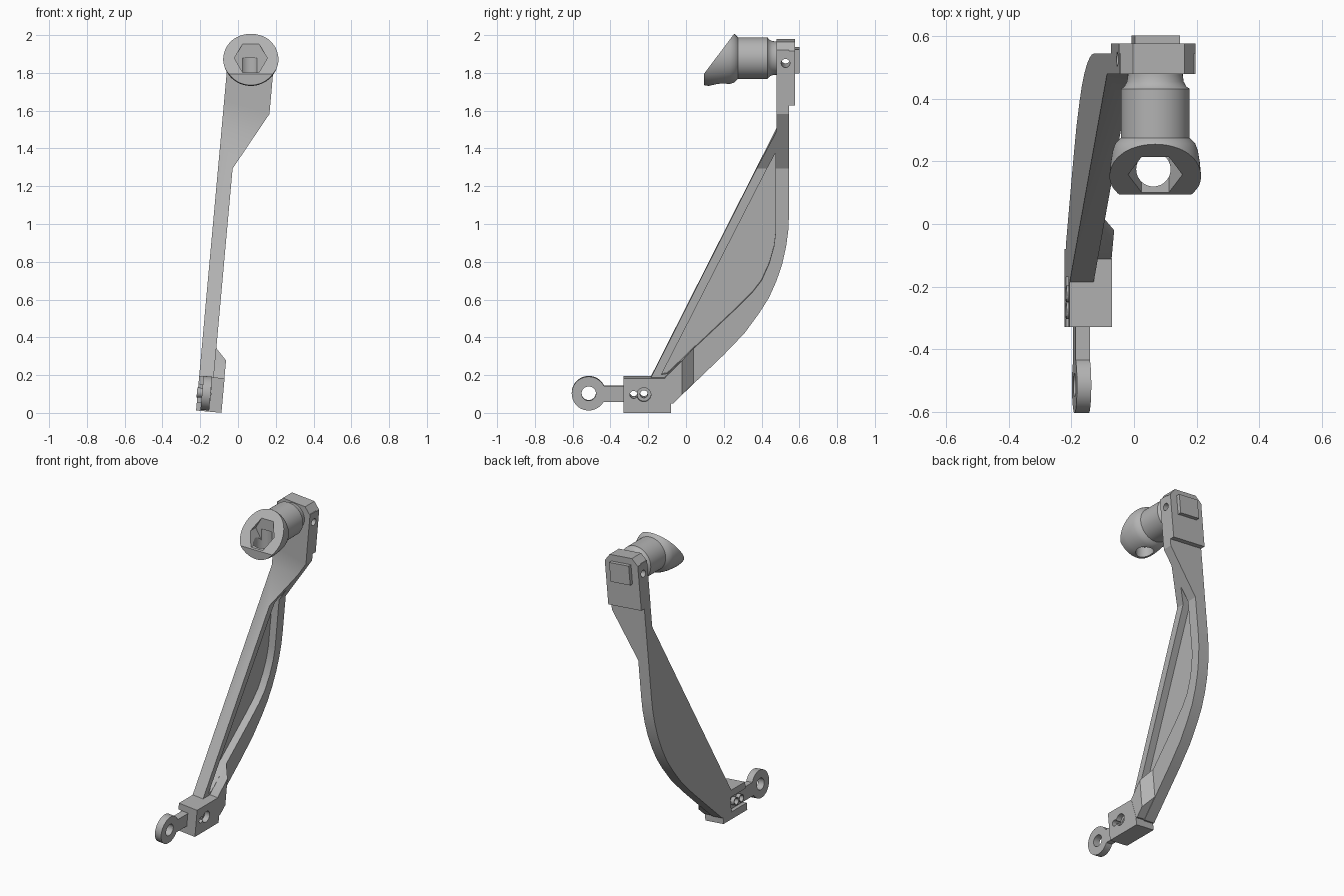
import bpy, bmesh, math
from mathutils import Matrix, Vector

if "Cube" in bpy.data.objects:
    bpy.data.objects.remove(bpy.data.objects["Cube"], do_unlink=True)

# single grey material
grey = bpy.data.materials.new("plain grey")
grey.use_nodes = True
grey.diffuse_color = (0.45, 0.45, 0.45, 1)
grey.node_tree.nodes["Principled BSDF"].inputs["Base Color"].default_value = grey.diffuse_color

# leaning frame of the arm: local x = 0 is its flat outer face
LEAN = (Matrix.Translation((-0.205, 0, 0.2)) @ Matrix.Rotation(math.radians(5.18), 4, 'Y')
        @ Matrix.Translation((0, 0, -0.2)))
UPRIGHT = Matrix.Identity(4)


def finish(name, bm, frame):
    bmesh.ops.transform(bm, matrix=frame, verts=bm.verts)
    bmesh.ops.recalc_face_normals(bm, faces=bm.faces)
    mesh = bpy.data.meshes.new(name)
    bm.to_mesh(mesh)
    bm.free()
    mesh.materials.append(grey)
    obj = bpy.data.objects.new(name, mesh)
    bpy.context.collection.objects.link(obj)
    return obj


def prism(name, outline, axis, lo, hi, frame=LEAN):
    """Extrude a 2D outline along x (outline y,z) or along y (outline x,z)."""
    bm = bmesh.new()
    place = (lambda a, b: (lo, a, b)) if axis == 'X' else (lambda a, b: (a, lo, b))
    face = bm.faces.new([bm.verts.new(place(a, b)) for a, b in outline])
    ext = bmesh.ops.extrude_face_region(bm, geom=[face])
    step = Vector((hi - lo, 0, 0)) if axis == 'X' else Vector((0, hi - lo, 0))
    bmesh.ops.translate(bm, vec=step, verts=[v for v in ext["geom"] if isinstance(v, bmesh.types.BMVert)])
    return finish(name, bm, frame)


def circle(a, b, r, n=32):
    return [(a + r * math.cos(math.tau * i / n), b + r * math.sin(math.tau * i / n)) for i in range(n)]


def rect(a0, b0, a1, b1):
    return [(a0, b0), (a1, b0), (a1, b1), (a0, b1)]


def boolean(obj, tool, op='DIFFERENCE', keep=False):
    mod = obj.modifiers.new(op.lower(), 'BOOLEAN')
    mod.operation, mod.object, mod.solver = op, tool, 'EXACT'
    with bpy.context.temp_override(object=obj, active_object=obj, selected_objects=[obj]):
        bpy.ops.object.modifier_apply(modifier=mod.name)
    if not keep:
        bpy.data.objects.remove(tool, do_unlink=True)


def slice_off(obj, point, normal):
    """Cut away everything on the normal's side of a plane and cap the cut."""
    bm = bmesh.new()
    bm.from_mesh(obj.data)
    cut = bmesh.ops.bisect_plane(bm, geom=bm.verts[:] + bm.edges[:] + bm.faces[:],
                                 plane_co=point, plane_no=normal, clear_outer=True)
    edges = [e for e in cut["geom_cut"] if isinstance(e, bmesh.types.BMEdge)]
    bmesh.ops.holes_fill(bm, edges=edges)
    bmesh.ops.recalc_face_normals(bm, faces=bm.faces)
    bm.to_mesh(obj.data)
    bm.free()


def smooth(obj):
    for o in bpy.context.selected_objects:
        o.select_set(False)
    obj.select_set(True)
    bpy.context.view_layer.objects.active = obj
    bpy.ops.object.shade_smooth_by_angle(angle=math.radians(28))


# arm: side outline crossed with front outline
back_curve = [(0.545, 1.06), (0.542, 0.98), (0.53, 0.89), (0.51, 0.8), (0.48, 0.71), (0.44, 0.62),
              (0.39, 0.54), (0.31, 0.43), (0.2, 0.315)]
arm = prism("arm", [(-0.19, 0.185), (0.48, 1.515), (0.48, 1.95), (0.545, 1.95)] + back_curve
            + [(-0.07, 0.055), (-0.15, 0.055)], 'X', -0.1, 0.5)
boolean(arm, prism("front_outline", [(0, 0), (0.077, 0), (0.077, 1.305), (0.245, 1.61),
                                     (0.245, 1.97), (0, 1.97)], 'Y', -1, 1), 'INTERSECT')

# long pocket on the inner side, leaving a thin web and two flanges
inner_curve = [(0.475, 0.97), (0.465, 0.89), (0.44, 0.8), (0.4, 0.71), (0.35, 0.645), (0.27, 0.565)]
boolean(arm, prism("pocket", [(-0.13, 0.21), (0.475, 1.395)] + inner_curve + [(-0.1, 0.215)],
                   'X', 0.028, 0.4))

# head block with cut corners
head = prism("head", [(0, 1.655), (0.245, 1.655), (0.245, 1.945), (0.205, 1.99), (0.04, 1.99), (0, 1.945)],
             'Y', 0.479, 0.577)
boolean(arm, head, 'UNION')
boolean(arm, prism("pin_hole", circle(0.527, 1.88, 0.023), 'X', -0.2, 0.5))

# thickened foot of the rear flange, with its slanted end
foot = prism("foot", [(-0.16, 0.06), (-0.07, 0.06), (0.05, 0.175), (0.05, 0.36), (-0.11, 0.2)],
             'X', 0.01, 0.134)
corner = LEAN @ Vector((0.134, -0.02, 0.2))
slice_off(foot, corner, LEAN.to_3x3() @ Vector((0.06, 0.057, 0)))
boolean(arm, foot, 'UNION')

# base block with the slot for the link
base = prism("base", [(-0.33, 0.012), (-0.08, 0.012), (-0.08, 0.06), (-0.11, 0.195), (-0.33, 0.195)],
             'X', 0.0, 0.135)
boolean(arm, base, 'UNION')
boolean(arm, prism("slot", rect(-0.4, 0.058, -0.17, 0.152), 'X', -0.1, 0.07))

# link with eye
link = prism("link", rect(-0.5, 0.062, -0.171, 0.148), 'X', 0.023, 0.069)
boolean(link, prism("eye", circle(-0.515, 0.108, 0.09, 48), 'X', 0.0231, 0.0689), 'UNION')
boolean(link, prism("eye_hole", circle(-0.515, 0.108, 0.038), 'X', -0.2, 0.4))

# two sleeves holding the link, bored right through
sleeves = [prism("sleeve_" + side, circle(y, 0.108, 0.026), 'X', -0.004, 0.024)
           for side, y in (("front", -0.277), ("rear", -0.223))]
for y, part in ((-0.277, sleeves[0]), (-0.223, sleeves[1])):
    bore = prism("bore", circle(y, 0.108, 0.02), 'X', -0.2, 0.4)
    for target in (part, link):
        boolean(target, bore, keep=True)
    boolean(arm, bore)
boolean(arm, prism("counterbore", circle(-0.223, 0.108, 0.037), 'X', 0.1, 0.3))

# square pad on the back of the head
pad = prism("back_pad", rect(0.05, 1.822, 0.195, 1.948), 'Y', 0.57, 0.602)

# turned knob, its flared end cut at a slant
CX, CZ = 0.068, 1.878
profile = [(0, 0.5), (0.088, 0.5), (0.088, 0.475), (0.091, 0.455), (0.099, 0.44), (0.11, 0.432),
           (0.11, 0.275), (0.117, 0.268), (0.128, 0.257), (0.136, 0.235), (0.142, 0.2),
           (0.147, 0.15), (0.147, 0.12), (0.143, 0.095), (0, 0.095)]
bm = bmesh.new()
ring = [bm.verts.new((r, y, 0)) for r, y in profile]
lines = [bm.edges.new(pair) for pair in zip(ring, ring[1:])]
bmesh.ops.spin(bm, geom=ring + lines, cent=(0, 0, 0), axis=(0, 1, 0), angle=math.tau, steps=64)
bmesh.ops.remove_doubles(bm, verts=bm.verts, dist=0.0001)
knob = finish("knob", bm, Matrix.Translation((CX, 0, CZ)))
slice_off(knob, (CX, 0.25, 2.0), (0, -0.205, 0.155))

# hexagonal socket and drain hole below it
boolean(knob, prism("socket", circle(CX, CZ, 0.087, 6), 'Y', 0, 0.215, UPRIGHT))
bm = bmesh.new()
bmesh.ops.create_cone(bm, cap_ends=True, segments=40, radius1=0.055, radius2=0.055, depth=0.3)
boolean(knob, finish("drain", bm, Matrix.Translation((CX - 0.006, 0.175, 1.73))))

for part in (arm, link, knob, pad, *sleeves):
    smooth(part)
